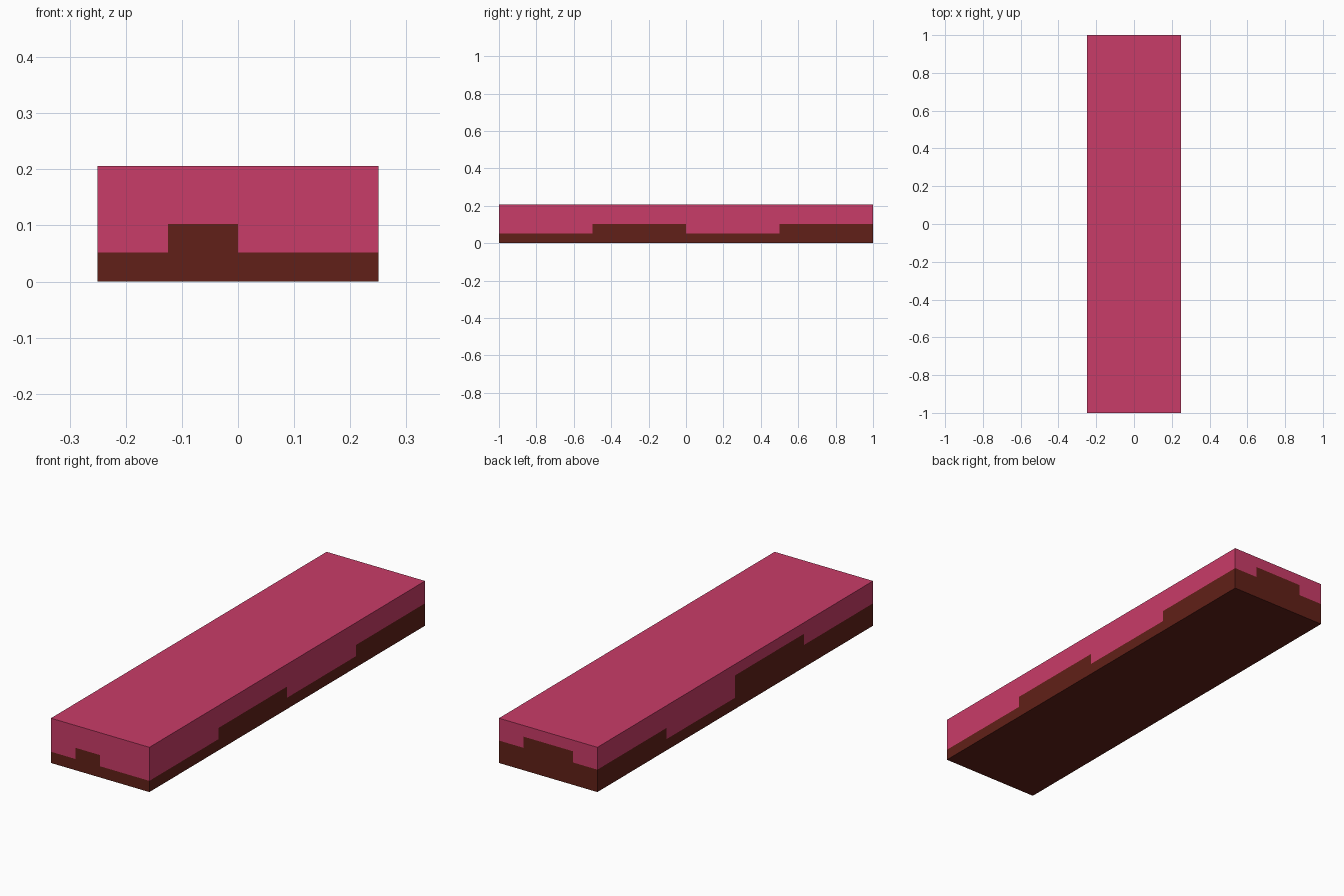
import bpy, bmesh
from mathutils import Vector

if "Cube" in bpy.data.objects:
    bpy.data.objects.remove(bpy.data.objects["Cube"])

W, L, H = 0.25, 1.0, 0.2055      # half width, half length, height
CORNERS = [Vector(c) for c in ((-W, -L, 0), (W, -L, 0), (W, L, 0), (-W, L, 0))]
# stepped height of the lower layer, in quarters, running anticlockwise: front, right, back, left
STEPS = [(1, 2, 1, 1), (1, 2, 1, 2), (2, 3, 3, 2), (2, 1, 3, 2)]


def step_line(a, b, steps):
    """Points of the stepped colour boundary along one side."""
    pts = []
    n = len(steps)
    for i, s in enumerate(steps):
        if i == 0 or steps[i - 1] != s:
            pts.append(a.lerp(b, i / n) + Vector((0, 0, s * H / 4)))
        if i == n - 1 or steps[i + 1] != s:
            pts.append(a.lerp(b, (i + 1) / n) + Vector((0, 0, s * H / 4)))
    return pts


def layer(name, polys, color):
    bm = bmesh.new()
    for p in polys:
        bm.faces.new([bm.verts.new(v) for v in p])
    bmesh.ops.remove_doubles(bm, verts=bm.verts, dist=1e-5)
    mesh = bpy.data.meshes.new(name)
    bm.to_mesh(mesh)
    bm.free()
    mat = bpy.data.materials.new(name + "_colour")
    mat.diffuse_color = color
    mat.use_nodes = True
    mat.node_tree.nodes["Principled BSDF"].inputs["Base Color"].default_value = mat.diffuse_color
    mesh.materials.append(mat)
    bpy.context.collection.objects.link(bpy.data.objects.new(name, mesh))


up = Vector((0, 0, H))
lower = [CORNERS[::-1]]               # underside
upper = [[c + up for c in CORNERS]]   # top surface
for i, steps in enumerate(STEPS):
    a, b = CORNERS[i], CORNERS[(i + 1) % 4]
    line = step_line(a, b, steps)
    lower.append([a, b] + line[::-1])
    upper.append(line + [b + up, a + up])

layer("lower_layer", lower, (0.12, 0.0144, 0.0091, 1))
layer("upper_layer", upper, (0.584, 0.045, 0.138, 1))
